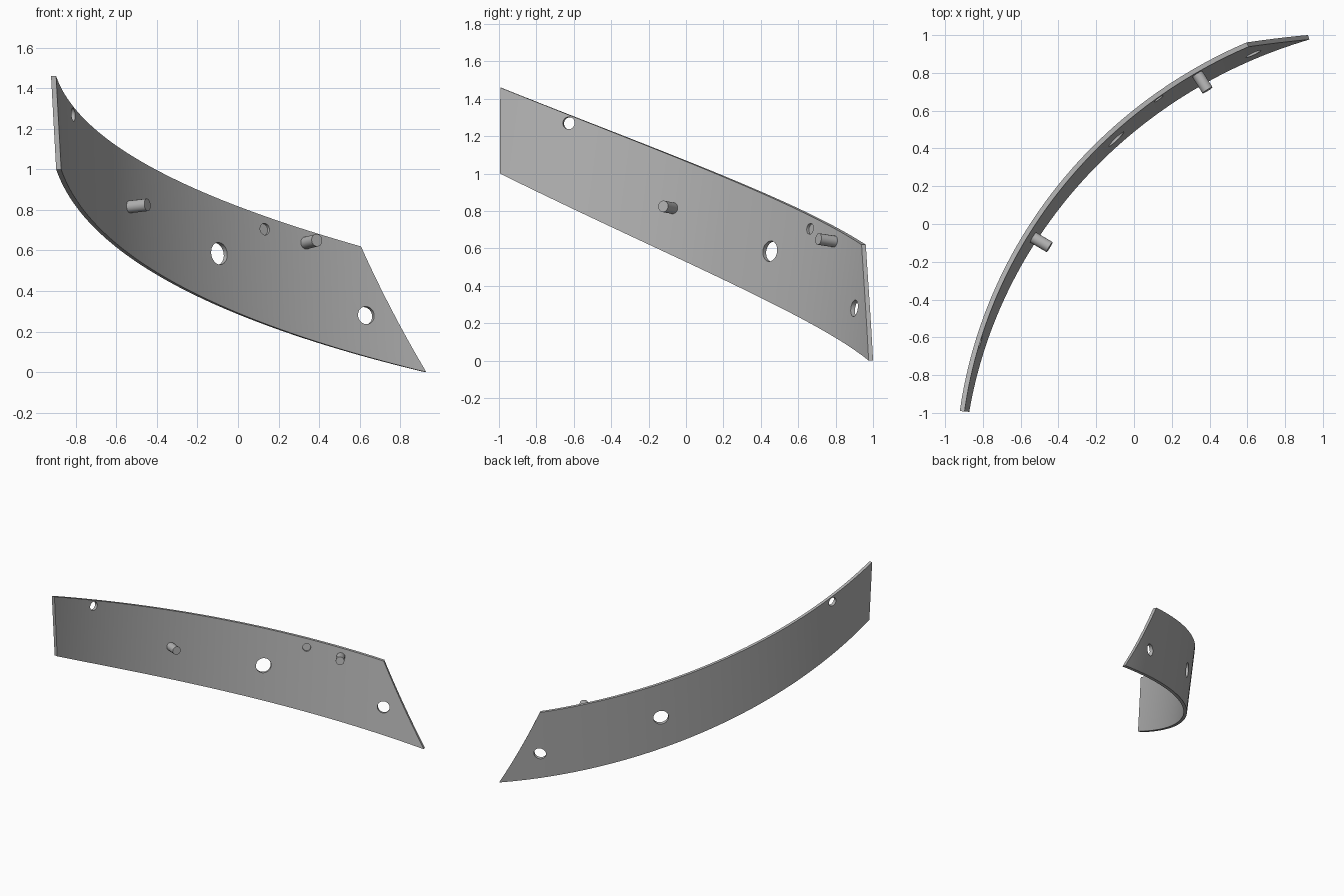
import bpy, bmesh, math
from mathutils import Vector

cube = bpy.data.objects.get("Cube")
if cube:
    bpy.data.objects.remove(cube, do_unlink=True)

# Tilted cylinder on which the plate lies
CENTRE = Vector((1.735, -1.49, 0))
LEAN = Vector((-0.038, 0.13, 1))
OUTER, THICK = 2.62, 0.025
INNER = OUTER - THICK
COLS, ROWS = 64, 8

grey = bpy.data.materials.new("steel_grey")
grey.use_nodes = True
colour = (0.45, 0.45, 0.45, 1)
grey.diffuse_color = colour
grey.node_tree.nodes["Principled BSDF"].inputs["Base Color"].default_value = colour


def on_wall(deg, z, radius):
    a = math.radians(deg)
    return CENTRE + LEAN * z + Vector((-math.cos(a), math.sin(a), 0)) * radius


def inward(deg):
    a = math.radians(deg)
    n = Vector((math.cos(a), -math.sin(a), 0))
    n.z = -(n.x * LEAN.x + n.y * LEAN.y)
    return n.normalized()


def make_object(name, bm):
    bmesh.ops.recalc_face_normals(bm, faces=bm.faces[:])
    mesh = bpy.data.meshes.new(name)
    bm.to_mesh(mesh)
    bm.free()
    mesh.materials.append(grey)
    obj = bpy.data.objects.new(name, mesh)
    bpy.context.collection.objects.link(obj)
    return obj


def rod(name, deg, z, r, start, end, sides):
    """Cylinder square to the wall, between two distances inward of the inner face."""
    n = inward(deg)
    bm = bmesh.new()
    bmesh.ops.create_cone(bm, cap_ends=True, segments=sides,
                          radius1=r, radius2=r, depth=end - start)
    obj = make_object(name, bm)
    obj.location = on_wall(deg, z, INNER) + n * (start + end) / 2
    obj.rotation_euler = n.to_track_quat('Z', 'Y').to_euler()
    return obj


def smooth(obj):
    bpy.ops.object.select_all(action='DESELECT')
    obj.select_set(True)
    bpy.context.view_layer.objects.active = obj
    bpy.ops.object.shade_smooth_by_angle(angle=math.radians(30))


# Curved plate: sloping top and bottom edges, slanted far end
def plate_point(s, t, radius):
    first = 8.1 - 1.3 * t
    last = 71.9 - 7.1 * t - 0.9 * t * (1 - t)
    low = 1 - 1.33 * s + 0.33 * s * s
    high = 1.46 - s + 0.16 * s * s
    return on_wall(first + (last - first) * s, low + (high - low) * t, radius)


bm = bmesh.new()
skins = [[[bm.verts.new(plate_point(i / COLS, j / ROWS, rad)) for j in range(ROWS + 1)]
          for i in range(COLS + 1)] for rad in (OUTER, INNER)]
for g in skins:
    for i in range(COLS):
        for j in range(ROWS):
            bm.faces.new((g[i][j], g[i + 1][j], g[i + 1][j + 1], g[i][j + 1]))
o, n = skins
for i in range(COLS):
    for j in (0, ROWS):
        bm.faces.new((o[i][j], o[i + 1][j], n[i + 1][j], n[i][j]))
for j in range(ROWS):
    for i in (0, COLS):
        bm.faces.new((o[i][j], o[i][j + 1], n[i][j + 1], n[i][j]))
plate = make_object("curved_plate", bm)

# Three through holes and one blind recess: angle, height, radius, start
for deg, z, r, start in ((15.6, 1.27, 0.033, -0.1), (45.9, 0.585, 0.055, -0.1),
                         (65.1, 0.28, 0.044, -0.1), (52.6, 0.705, 0.029, -0.015)):
    cutter = rod("hole_cutter", deg, z, r, start, 0.1, 32)
    cutter.hide_render = True
    mod = plate.modifiers.new("hole", 'BOOLEAN')
    mod.operation, mod.solver, mod.object = 'DIFFERENCE', 'EXACT', cutter
    bpy.context.view_layer.objects.active = plate
    bpy.ops.object.modifier_apply(modifier=mod.name)
    bpy.data.objects.remove(cutter, do_unlink=True)
smooth(plate)

# Two locating pins on the inner face
for name, deg, z in (("upper_pin", 30.4, 0.815), ("lower_pin", 58.0, 0.637)):
    smooth(rod(name, deg, z, 0.031, -0.01, 0.102, 16))
